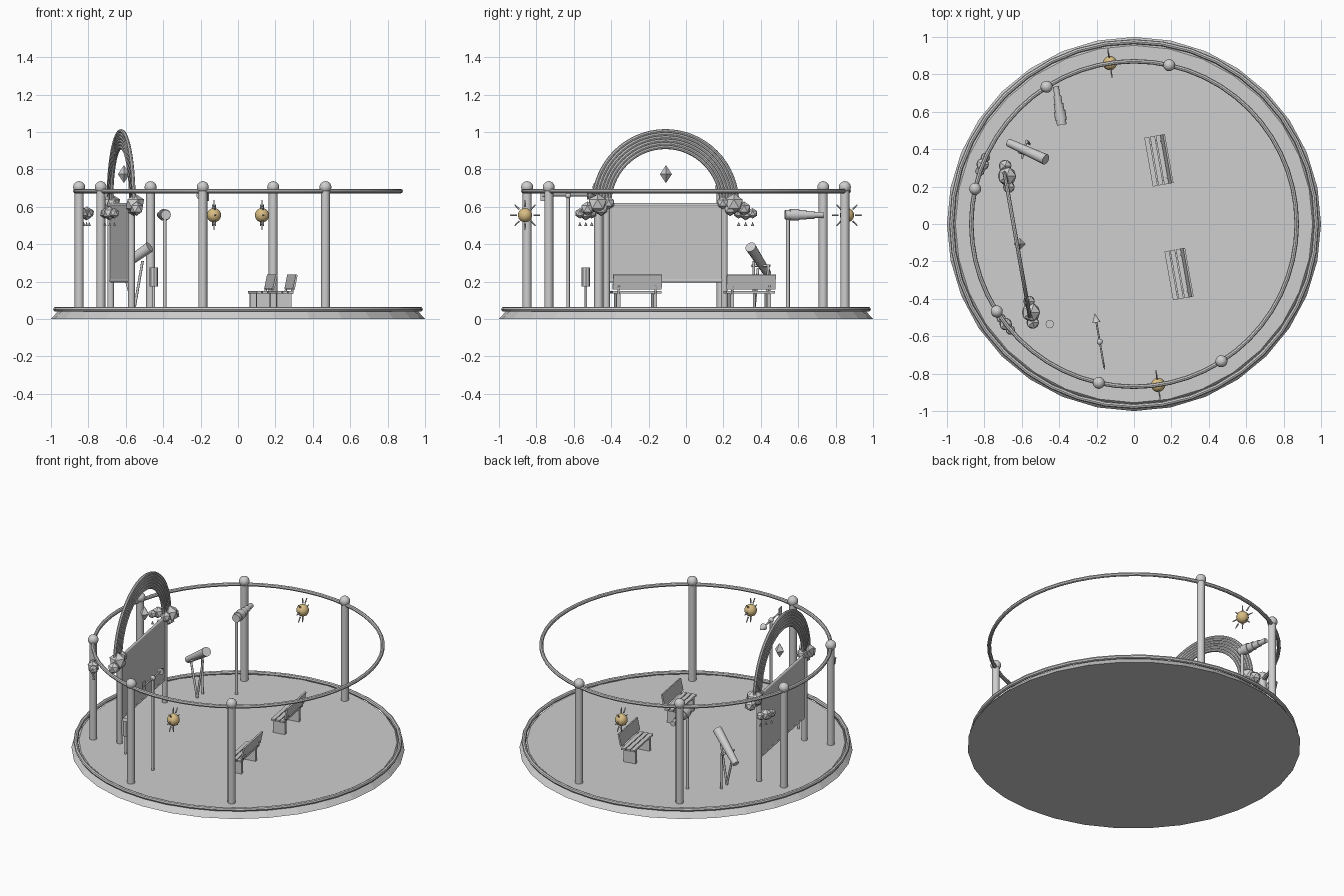
import bpy, bmesh, math
from mathutils import Vector, Matrix

if "Cube" in bpy.data.objects:
    bpy.data.objects.remove(bpy.data.objects["Cube"])


def material(name, rgb):
    m = bpy.data.materials.new(name)
    m.use_nodes = True
    m.diffuse_color = (*rgb, 1)
    m.node_tree.nodes["Principled BSDF"].inputs["Base Color"].default_value = (*rgb, 1)
    return m


grey = material("light grey", (0.62, 0.62, 0.62))
gold = material("pale gold", (0.69, 0.51, 0.23))
TILT = math.radians(10)
RAIL = 0.87
FLOOR = 0.05


def finish(name, mat=grey, smooth=True):
    ob = bpy.context.object
    ob.name = name
    ob.data.materials.append(mat)
    if smooth:
        bpy.ops.object.shade_smooth_by_angle(angle=math.radians(40))
    return ob


def rod(name, p, q, r1, r2=None, sides=12):
    """Cylinder or cone between two points."""
    p, q = Vector(p), Vector(q)
    d = q - p
    bpy.ops.mesh.primitive_cone_add(vertices=sides, radius1=r1, radius2=r1 if r2 is None else r2,
                                    depth=d.length, location=(p + q) / 2,
                                    rotation=d.to_track_quat('Z', 'Y').to_euler())
    return finish(name, smooth=sides > 8)


def ball(name, p, r, mat=grey):
    bpy.ops.mesh.primitive_uv_sphere_add(segments=20, ring_count=12, radius=r, location=p)
    return finish(name, mat)


def rock(name, p, r, level=1, scale=(1, 1, 1)):
    bpy.ops.mesh.primitive_ico_sphere_add(subdivisions=level, radius=r, location=p)
    ob = finish(name, smooth=False)
    ob.scale = scale
    return ob


def box(name, p, size, rot=(0, 0, TILT)):
    bpy.ops.mesh.primitive_cube_add(size=1, location=p, rotation=rot)
    ob = finish(name, smooth=False)
    ob.scale = size
    return ob


def ring(name, r, tube, z, segments):
    bpy.ops.mesh.primitive_torus_add(major_radius=r, minor_radius=tube, location=(0, 0, z),
                                     major_segments=segments, minor_segments=8)
    return finish(name)


def polar(deg, r, z):
    a = math.radians(deg)
    return Vector((r * math.cos(a), r * math.sin(a), z))


def frame(x, y):
    """Places local points in a group turned towards the centre."""
    m = Matrix.Translation((x, y, 0)) @ Matrix.Rotation(TILT, 4, 'Z')
    return lambda a, b, c: m @ Vector((a, b, c))


# Platform with flared skirt and rim
bpy.ops.mesh.primitive_cone_add(vertices=32, radius1=1.0, radius2=0.955, depth=FLOOR,
                                location=(0, 0, FLOOR / 2))
finish("platform", smooth=False)
ring("platform_rim", 0.975, 0.013, 0.052, 40)

# Overhead rail on six posts
ring("overhead_rail", RAIL, 0.012, 0.684, 56)
for i in range(6):
    a = 77.5 + 45 * i
    rod("rail_post", polar(a, RAIL, FLOOR), polar(a, RAIL, 0.69), 0.024)
    ball("post_ball", polar(a, RAIL, 0.705), 0.032)

# Hanging suns, rays in the radial plane
for a in (98.5, 278.5):
    c = polar(a, 0.87, 0.555)
    ball("sun", c, 0.038, gold)
    for k in range(8):
        t = k * math.pi / 4
        d = polar(a, math.cos(t), math.sin(t))
        rod("sun_ray", c + d * 0.045, c + d * 0.08, 0.005, 0.003, 6)

# Small rain clouds with drops
for a in (158.5, 218):
    c = polar(a, 0.87, 0.565)
    side = polar(a + 90, 1, 0)
    for s, r in ((-0.04, 0.028), (0, 0.038), (0.04, 0.028)):
        rock("rain_cloud", c + side * s, r)
        drop = c + side * s - Vector((0, 0, 0.045))
        rod("rain_drop", drop - Vector((0, 0, 0.022)), drop, 0.009, 0, 6)

# Screen between two legs
at = frame(-0.625, -0.11)
box("screen_panel", at(0, 0, 0.405), (0.015, 0.61, 0.4))
for z in (0.205, 0.61):
    rod("screen_bar", at(0, -0.31, z), at(0, 0.31, z), 0.01)
for s in (-1, 1):
    rod("screen_leg", at(0, s * 0.32, FLOOR), at(0, s * 0.32, 0.62), 0.018)
    # Clouds at the foot of the arch
    for off, z, r in ((0.31, 0.62, 0.035), (0.37, 0.615, 0.055), (0.425, 0.59, 0.038), (0.35, 0.59, 0.04)):
        rock("arch_cloud", at(0.01, s * off, z), r)

# Arch of six concentric half hoops
for k in range(6):
    bm = bmesh.new()
    made = bmesh.ops.create_circle(bm, segments=8, radius=0.0105, matrix=Matrix.Translation(
        (0, 0.304 + 0.0172 * k, 0)))
    bmesh.ops.spin(bm, geom=bm.edges[:], cent=(0, 0, 0), axis=(1, 0, 0), angle=math.pi, steps=32)
    bmesh.ops.rotate(bm, verts=made["verts"], cent=(0, 0, 0), matrix=Matrix.Identity(3))
    bmesh.ops.recalc_face_normals(bm, faces=bm.faces)
    me = bpy.data.meshes.new("arch_hoop")
    bm.to_mesh(me)
    bm.free()
    ob = bpy.data.objects.new("arch_hoop", me)
    bpy.context.collection.objects.link(ob)
    bpy.ops.object.select_all(action='DESELECT')
    ob.select_set(True)
    bpy.context.view_layer.objects.active = ob
    finish("arch_hoop")
    ob.location = at(0, 0, 0.615)
    ob.rotation_euler = (0, 0, TILT)

# Hanging crystal under the arch
bpy.ops.mesh.primitive_cone_add(vertices=4, radius1=0.032, radius2=0, depth=0.048, location=at(0.015, 0, 0.799))
finish("crystal_top", smooth=False)
bpy.ops.mesh.primitive_cone_add(vertices=4, radius1=0, radius2=0.032, depth=0.048, location=at(0.015, 0, 0.751))
finish("crystal_bottom", smooth=False)

# Benches facing the screen
for x, y in ((0.13, 0.34), (0.238, -0.268)):
    at = frame(x, y)
    for k in range(3):
        box("bench_slat", at(-0.04 + 0.031 * k, 0, 0.143), (0.026, 0.265, 0.012))
    box("bench_back", at(0.046, 0, 0.198), (0.01, 0.265, 0.08), (0, 0.2, TILT))
    for s in (-1, 1):
        box("bench_leg", at(-0.01, s * 0.1, 0.094), (0.08, 0.02, 0.088))
        rod("bench_bracket", at(0.03, s * 0.1, 0.135), at(0.044, s * 0.1, 0.18), 0.006)

# Tilted telescope on a splayed stand
rod("telescope", (-0.67, 0.435, 0.245), (-0.472, 0.345, 0.385), 0.021, 0.029, 16)
foot = (-0.555, 0.365, FLOOR)
rod("telescope_strut", foot, (-0.51, 0.362, 0.31), 0.007)
rod("telescope_strut", foot, (-0.615, 0.385, 0.27), 0.007)
rod("telescope_strut", (-0.56, 0.43, FLOOR), (-0.57, 0.44, 0.29), 0.007)
rod("telescope_axle", (-0.572, 0.45, 0.285), (-0.6, 0.35, 0.285), 0.006)

# Stepped spyglass on a pole
rod("spyglass_pole", (-0.392, 0.545, FLOOR), (-0.392, 0.545, 0.56), 0.01)
start, end = Vector((-0.386, 0.53, 0.557)), Vector((-0.418, 0.735, 0.557))
for lo, hi, r in ((0, 0.12, 0.026), (0.12, 0.36, 0.031), (0.36, 0.55, 0.026),
                  (0.55, 0.76, 0.021), (0.76, 1, 0.016)):
    rod("spyglass_section", start.lerp(end, lo), start.lerp(end, hi), r, sides=16)

# Weather vane
vane = Vector((-0.183, -0.63, 0.66))
along = Vector((-0.17, 0.985, 0))
rod("vane_pole", (vane.x, vane.y, FLOOR), vane, 0.009)
ball("vane_hub", vane, 0.016)
rod("vane_shaft", vane - along * 0.14, vane + along * 0.11, 0.005)
rod("vane_head", vane + along * 0.105, vane + along * 0.155, 0.022, 0, 12)
box("vane_tail", vane - along * 0.13, (0.006, 0.04, 0.06))

# Short lantern marker
rod("marker_pole", (-0.45, -0.535, FLOOR), (-0.45, -0.535, 0.18), 0.007)
rod("marker_lamp", (-0.45, -0.535, 0.175), (-0.45, -0.535, 0.275), 0.023, sides=8)
